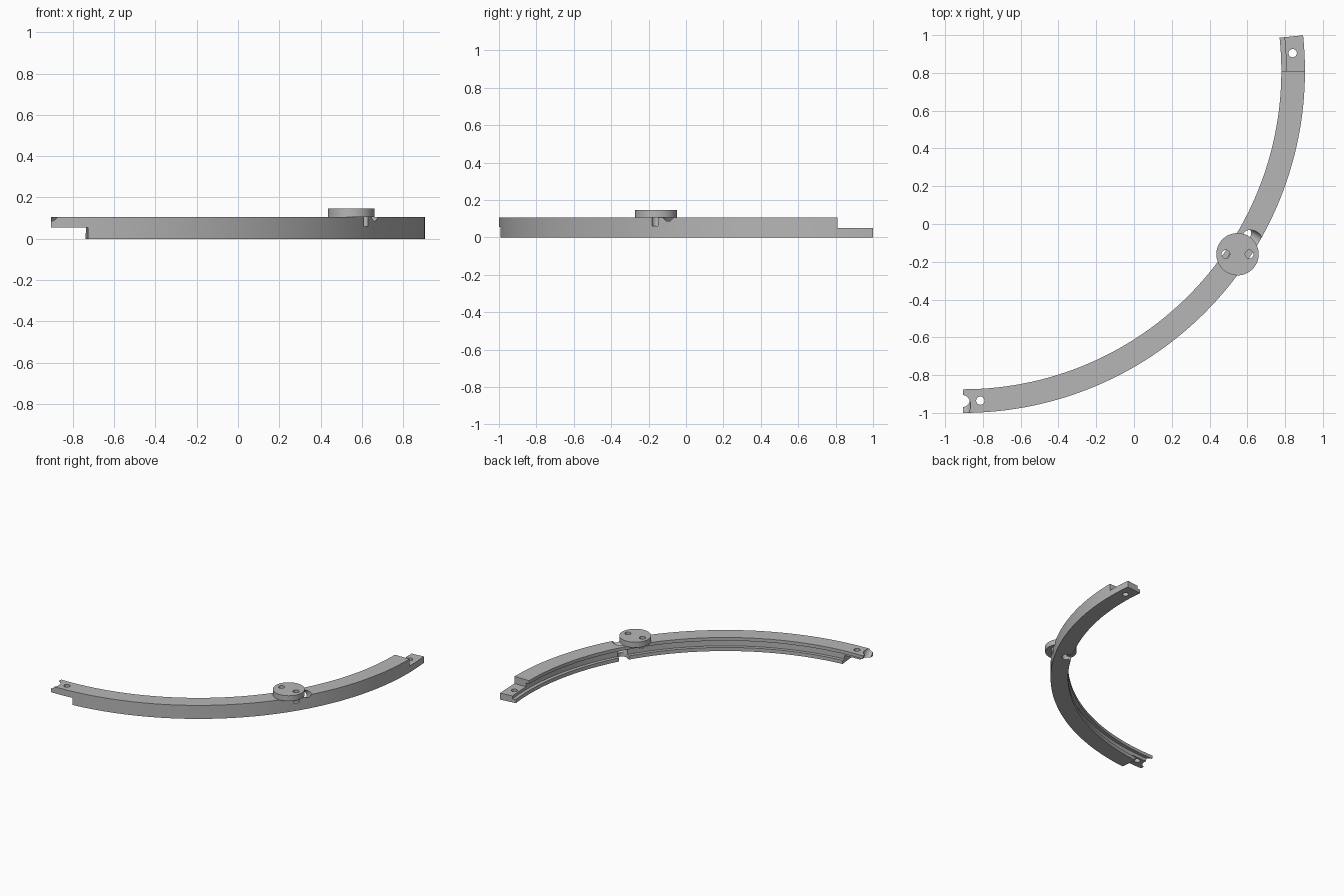
import bpy, bmesh
from math import radians, cos, sin
from mathutils import Vector

cube = bpy.data.objects.get("Cube")
if cube:
    bpy.data.objects.remove(cube, do_unlink=True)

CENTRE = Vector((-0.905, 0.81, 0))
R_IN, R_MID, R_OUT = 1.685, 1.7475, 1.81
TOP = 0.105

grey = bpy.data.materials.new("plain grey")
grey.use_nodes = True
grey.diffuse_color = (0.47, 0.47, 0.47, 1)
grey.node_tree.nodes["Principled BSDF"].inputs["Base Color"].default_value = grey.diffuse_color


def polar(r, deg, z=0):
    a = radians(deg)
    return CENTRE + Vector((r * cos(a), r * sin(a), z))


def sweep(name, profile, start, end, steps):
    """Carry a closed (radius, height) profile around the arc."""
    bm = bmesh.new()
    rings = [[bm.verts.new(polar(r, start + (end - start) * i / steps, z)) for r, z in profile]
             for i in range(steps + 1)]
    n = len(profile)
    for a, b in zip(rings, rings[1:]):
        for j in range(n):
            k = (j + 1) % n
            bm.faces.new((a[j], a[k], b[k], b[j]))
    bm.faces.new(rings[0])
    bm.faces.new(rings[-1])
    bmesh.ops.recalc_face_normals(bm, faces=bm.faces)
    mesh = bpy.data.meshes.new(name)
    bm.to_mesh(mesh)
    bm.free()
    mesh.materials.append(grey)
    obj = bpy.data.objects.new(name, mesh)
    bpy.context.collection.objects.link(obj)
    return obj


def rod(name, centre, radius, depth, axis=(0, 0, 1), sides=32):
    bpy.ops.mesh.primitive_cylinder_add(vertices=sides, radius=radius, depth=depth, location=centre)
    obj = bpy.context.object
    obj.name = name
    obj.rotation_euler = Vector(axis).to_track_quat('Z', 'Y').to_euler()
    obj.data.materials.append(grey)
    return obj


def cut(target, cutter):
    cutter.hide_render = True
    mod = target.modifiers.new("cut", 'BOOLEAN')
    mod.operation = 'DIFFERENCE'
    mod.solver = 'EXACT'
    mod.object = cutter
    bpy.context.view_layer.update()
    bpy.ops.object.select_all(action='DESELECT')
    bpy.context.view_layer.objects.active = target
    target.select_set(True)
    bpy.ops.object.modifier_apply(modifier=mod.name)
    bpy.data.objects.remove(cutter, do_unlink=True)


def box_profile(low, high):
    return [(R_IN - 0.1, low), (R_OUT + 0.1, low), (R_OUT + 0.1, high), (R_IN - 0.1, high)]


# Curved rail with a channel along its inner wall
groove = R_IN + 0.026
rail = sweep("curved_rail", [(R_IN, 0), (R_OUT, 0), (R_OUT, TOP), (R_IN, TOP),
                             (R_IN, 0.08), (groove, 0.08), (groove, 0.028), (R_IN, 0.028)],
             -90, 6, 72)

# Half-height lap joints at both ends
cut(rail, sweep("lap_cutter", box_profile(-0.1, 0.055), -95, -84.3, 6))
cut(rail, sweep("lap_cutter", box_profile(0.05, 0.2), 0, 10, 6))

# Bolt holes through the lap joints
for angle in (-87, 3.1):
    cut(rail, rod("bolt_cutter", polar(R_MID, angle, 0.05), 0.022, 0.4))

# Slanted cable passages from the inner bottom to the outer top
for angle in (-90, -30):
    slope = polar(1, angle) - CENTRE + Vector((0, 0, 1))
    cut(rail, rod("cable_cutter", polar(R_MID, angle, 0.08), 0.04, 0.5, slope))
cut(rail, rod("cable_cutter", polar(1.717, -30, 0), 0.038, 0.13))

# Round mounting plate, its two screw holes continuing into the rail
hub = Vector((0.548, -0.16, 0))
plate = rod("round_plate", hub + Vector((0, 0, TOP + 0.021)), 0.112, 0.042, sides=64)
for side in (-1, 1):
    spot = hub + Vector((side * 0.0625, 0, 0.16))
    cut(plate, rod("screw_cutter", spot, 0.022, 0.2))
    cut(rail, rod("screw_cutter", spot, 0.022, 0.2))

# Smooth curved walls, crisp edges
for obj in (rail, plate):
    bpy.ops.object.select_all(action='DESELECT')
    obj.select_set(True)
    bpy.context.view_layer.objects.active = obj
    bpy.ops.object.shade_smooth_by_angle(angle=radians(30))
